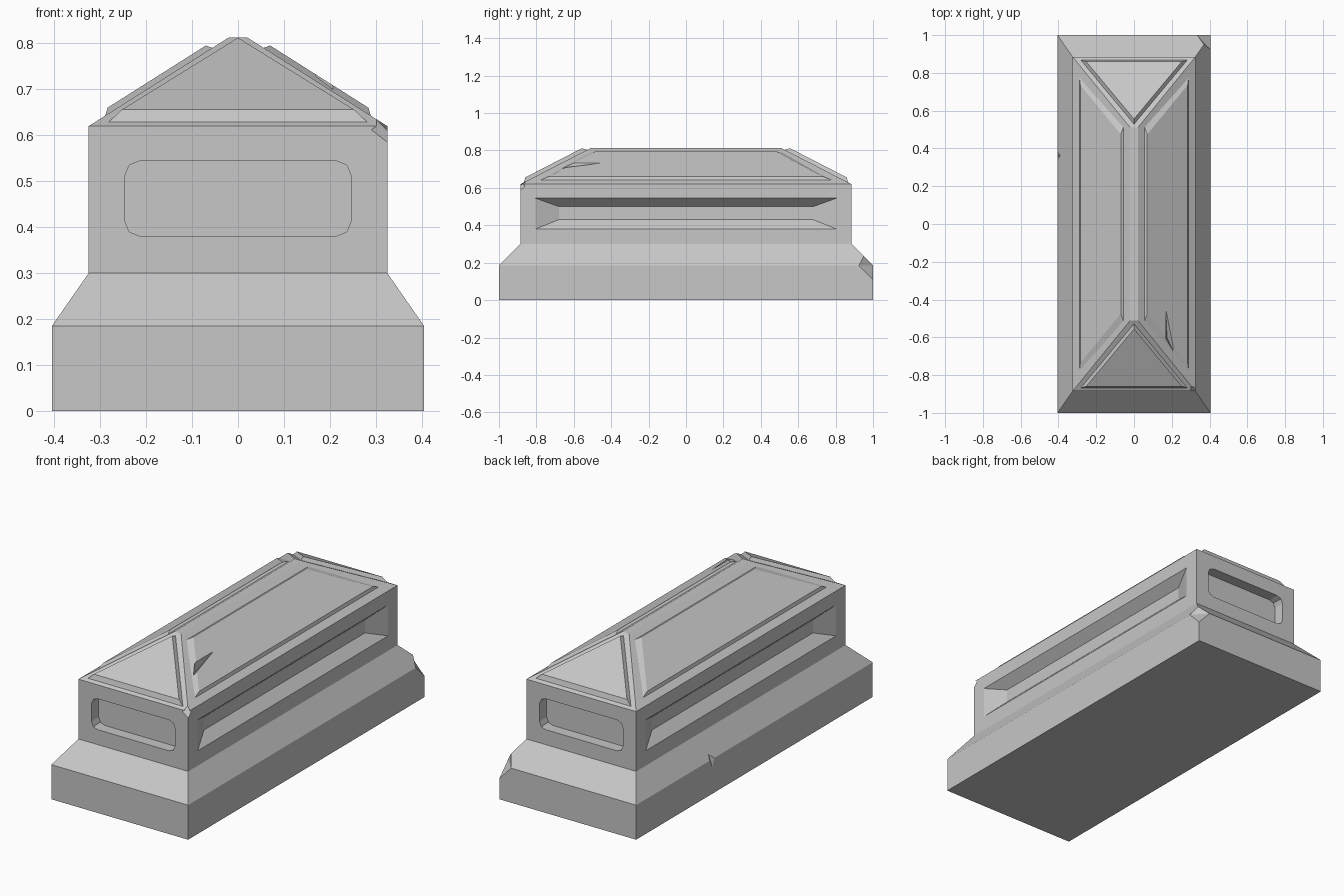
import bpy, bmesh
from math import sin, cos, pi
from mathutils import Vector

old = bpy.data.objects.get("Cube")
if old:
    bpy.data.objects.remove(old)

stone = bpy.data.materials.new("grey stone")
stone.use_nodes = True
GREY = (0.57, 0.57, 0.57, 1)
stone.diffuse_color = GREY
stone.node_tree.nodes["Principled BSDF"].inputs["Base Color"].default_value = GREY


def make_object(name, bm):
    bmesh.ops.recalc_face_normals(bm, faces=bm.faces)
    mesh = bpy.data.meshes.new(name)
    bm.to_mesh(mesh)
    bm.free()
    mesh.materials.append(stone)
    ob = bpy.data.objects.new(name, mesh)
    bpy.context.collection.objects.link(ob)
    return ob


def loft(name, rings):
    """Closed solid through rings of equal point count."""
    bm = bmesh.new()
    loops = [[bm.verts.new(p) for p in ring] for ring in rings]
    n = len(loops[0])
    for low, high in zip(loops, loops[1:]):
        for i in range(n):
            j = (i + 1) % n
            bm.faces.new((low[i], low[j], high[j], high[i]))
    bm.faces.new(loops[0][::-1])
    bm.faces.new(loops[-1])
    return make_object(name, bm)


def hull(name, points):
    bm = bmesh.new()
    for p in points:
        bm.verts.new(p)
    bmesh.ops.convex_hull(bm, input=bm.verts)
    return make_object(name, bm)


def carve(target, cutter):
    """Subtract the cutter for good, then discard it."""
    cutter.hide_render = True
    mod = target.modifiers.new("carve", 'BOOLEAN')
    mod.operation = 'DIFFERENCE'
    mod.solver = 'EXACT'
    mod.object = cutter
    bpy.context.view_layer.objects.active = target
    bpy.ops.object.modifier_apply(modifier=mod.name)
    bpy.data.objects.remove(cutter)


def rect(x, y, z):
    return [(-x, -y, z), (x, -y, z), (x, y, z), (-x, y, z)]


# Plinth, sloping shoulder, chest and hipped lid in one solid
EAVE, RIDGE = (0.325, 0.885, 0.62), (0.02, 0.51, 0.813)
tomb = loft("tomb_body", [rect(0.405, 1.0, 0), rect(0.405, 1.0, 0.185),
                          rect(0.325, 0.885, 0.30), rect(*EAVE), rect(*RIDGE)])


# Rounded recess on each end
def rounded_outline(y, hx=0.247, low=0.38, high=0.545, r=0.035):
    mid, hz = (low + high) / 2, (high - low) / 2
    pts = []
    for k, (sx, sz) in enumerate([(1, 1), (-1, 1), (-1, -1), (1, -1)]):
        for step in range(3):
            a = (k + step / 2) * pi / 2
            pts.append((sx * (hx - r) + r * cos(a), y, mid + sz * (hz - r) + r * sin(a)))
    return pts


for s in (-1, 1):
    carve(tomb, loft("end_recess", [rounded_outline(s * 0.825), rounded_outline(s * 0.95)]))


# Long splayed recess on each side
def side_ring(x, hy, low, high):
    return [(x, -hy, low), (x, hy, low), (x, hy, high), (x, -hy, high)]


for s in (-1, 1):
    carve(tomb, loft("side_recess", [side_ring(s * 0.275, 0.68, 0.43, 0.50),
                                     side_ring(s * 0.325, 0.805, 0.38, 0.545),
                                     side_ring(s * 0.36, 0.805, 0.38, 0.545)]))

# Broken corners and edge nick
chips = {
    "plinth_chip": [(0.405, 0.925, 0.185), (0.405, 1, 0.11), (0.335, 1, 0.185),
                    (0.37, 0.95, 0.235), (0.45, 1.05, 0.2)],
    "eave_chip": [(0.325, -0.885, 0.585), (0.29, -0.885, 0.612), (0.301, -0.856, 0.635),
                  (0.325, -0.86, 0.61), (0.35, -0.92, 0.635)],
    "edge_nick": [(-0.405, 0.385, 0.185), (-0.405, 0.34, 0.185), (-0.405, 0.355, 0.14),
                  (-0.388, 0.365, 0.21), (-0.43, 0.36, 0.2)],
}
for name, pts in chips.items():
    carve(tomb, hull(name, pts))


# Raised bevelled panels on the lid; their feet sink slightly into the slope
def side_z(x):
    t = (EAVE[0] - x) / (EAVE[0] - RIDGE[0])
    return EAVE[2] + t * (RIDGE[2] - EAVE[2]) - 0.003


def end_z(y):
    t = (EAVE[1] - y) / (EAVE[1] - RIDGE[1])
    return EAVE[2] + t * (RIDGE[2] - EAVE[2]) - 0.003


side_panels = {}
for s, side in ((1, "left"), (-1, "right")):
    foot = [(s * x, y, side_z(x)) for x, y in
            ((0.29, -0.785), (0.29, 0.785), (0.053, 0.52), (0.053, -0.52))]
    top = [(s * x, y, side_z(x) + 0.017) for x, y in
           ((0.284, -0.735), (0.284, 0.735), (0.07, 0.475), (0.07, -0.475))]
    side_panels[s] = loft(side + "_lid_panel", [foot, top])

for s, end in ((-1, "front"), (1, "back")):
    foot = [(x, s * y, end_z(y)) for x, y in ((-0.285, 0.868), (0.285, 0.868), (0, 0.525))]
    top = [(x, s * y, end_z(y) + 0.026) for x, y in ((-0.252, 0.859), (0.252, 0.859), (0, 0.556))]
    loft(end + "_lid_panel", [foot, top])

# Gouge in one lid panel, cut through the slope below as well
gouge = [(0.168, -0.45, 0.733), (0.215, -0.69, 0.703), (0.168, -0.61, 0.733)]
lift = Vector((0.01, 0, 0.02))
for target in (side_panels[1], tomb):
    carve(target, hull("gouge", gouge + [Vector(p) + lift for p in gouge]
                       + [(0.175, -0.6, 0.69)]))
